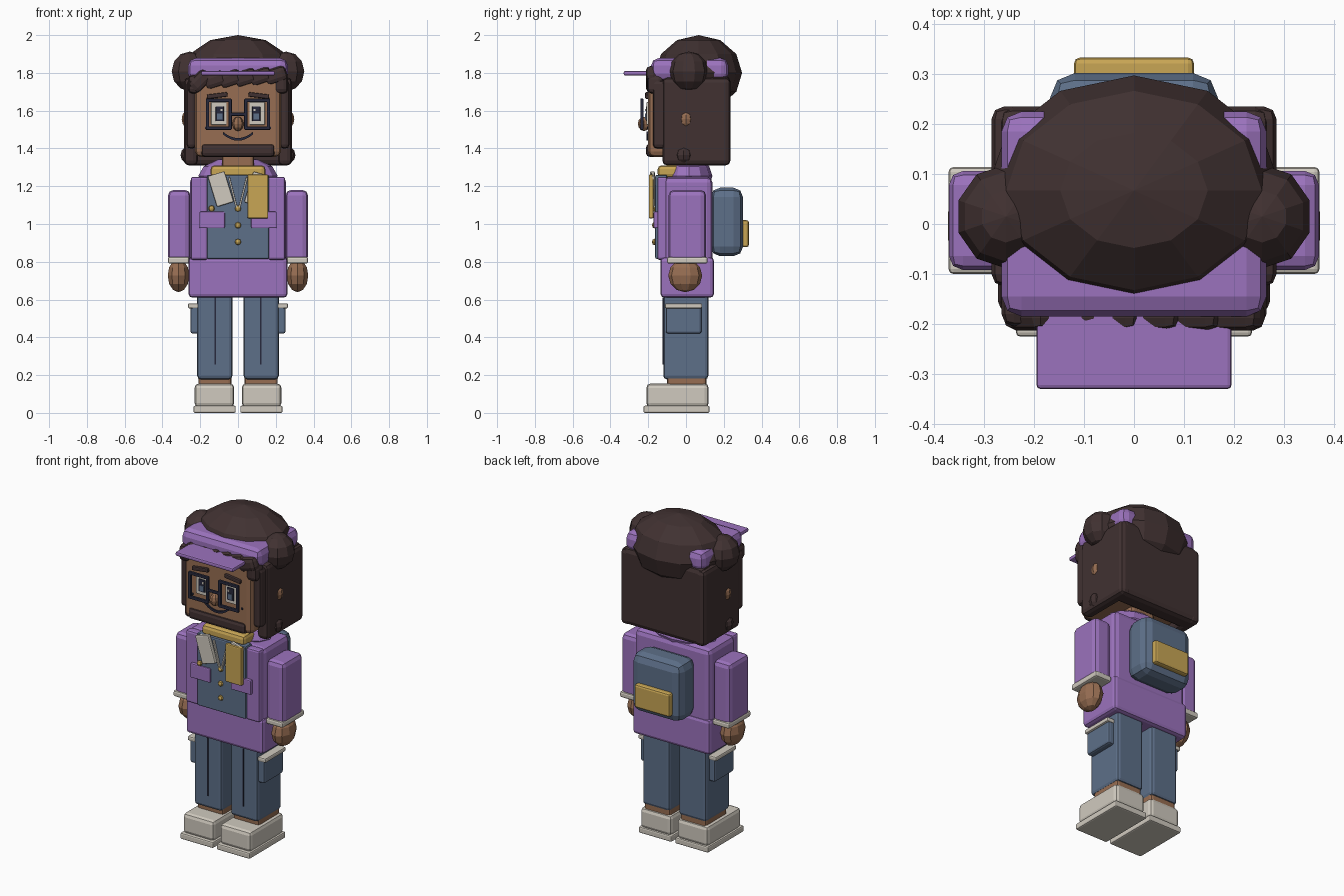
import bpy, bmesh, math
from mathutils import Matrix, Vector


def material(name, rgb):
    m = bpy.data.materials.new(name)
    m.diffuse_color = (*rgb, 1)
    return m


PURPLE = material("purple cloth", (0.33, 0.17, 0.51))
DENIM = material("blue denim", (0.11, 0.16, 0.25))
HAIR = material("dark brown hair", (0.052, 0.031, 0.031))
SKIN = material("brown skin", (0.31, 0.155, 0.085))
GOLD = material("mustard", (0.58, 0.38, 0.09))
WHITE = material("off white", (0.63, 0.59, 0.52))
NAVY = material("dark navy", (0.02, 0.022, 0.045))


def finish(bm, name, mat):
    me = bpy.data.meshes.new(name)
    bmesh.ops.recalc_face_normals(bm, faces=bm.faces)
    bm.to_mesh(me)
    bm.free()
    me.materials.append(mat)
    ob = bpy.data.objects.new(name, me)
    bpy.context.collection.objects.link(ob)
    return ob


def box(name, mat, x, y, z, bevel=0.0, turn=0, seg=2):
    """Bevelled box from (min, max) ranges, turned about its own y axis by degrees."""
    bm = bmesh.new()
    c = Vector([(r[0] + r[1]) / 2 for r in (x, y, z)])
    s = [abs(r[1] - r[0]) for r in (x, y, z)]
    bmesh.ops.create_cube(bm, size=1, matrix=Matrix.Diagonal((*s, 1)))
    if bevel:
        bmesh.ops.bevel(bm, geom=bm.edges[:], offset=min(bevel, min(s) * 0.45), segments=seg,
                        profile=0.5, affect='EDGES')
    bm.transform(Matrix.Translation(c) @ Matrix.Rotation(math.radians(turn), 4, 'Y'))
    return finish(bm, name, mat)


def ball(name, mat, c, r, u=10, v=6):
    bm = bmesh.new()
    bmesh.ops.create_uvsphere(bm, u_segments=u, v_segments=v, radius=1,
                              matrix=Matrix.Translation(c) @ Matrix.Diagonal((*r, 1)))
    return finish(bm, name, mat)


def pair(name, mat, x, y, z, bevel=0.0, turn=0):
    """Mirrored pair of boxes."""
    for s, side in ((-1, "right"), (1, "left")):
        box(f"{side}_{name}", mat, sorted((s * x[0], s * x[1])), y, z, bevel, s * turn)


def ball_pair(name, mat, c, r, u=10, v=6):
    for s, side in ((-1, "right"), (1, "left")):
        ball(f"{side}_{name}", mat, (s * c[0], c[1], c[2]), r, u, v)


# shoes and legs
pair("sole", WHITE, (0.012, 0.236), (-0.225, 0.125), (0, 0.038), 0.008)
pair("shoe", WHITE, (0.02, 0.23), (-0.21, 0.12), (0.03, 0.155), 0.022)
pair("ankle", SKIN, (0.035, 0.21), (-0.1, 0.108), (0.12, 0.2), 0.015)
pair("trouser_leg", DENIM, (0.03, 0.216), (-0.12, 0.118), (0.178, 0.66), 0.018)
pair("trouser_seam", NAVY, (0.117, 0.125), (-0.124, -0.115), (0.255, 0.61))
pair("cargo_pocket", DENIM, (0.2, 0.252), (-0.107, 0.082), (0.42, 0.575), 0.012)
pair("pocket_flap", WHITE, (0.21, 0.265), (-0.112, 0.086), (0.553, 0.58), 0.008)

# torso
box("jacket_hem", PURPLE, (-0.262, 0.262), (-0.135, 0.148), (0.61, 0.825), 0.02)
box("jacket_body", PURPLE, (-0.255, 0.255), (-0.12, 0.14), (0.79, 1.25), 0.03)
pair("jacket_panel", PURPLE, (0.16, 0.25), (-0.152, -0.1), (0.81, 1.25), 0.012)
box("vest_front", DENIM, (-0.165, 0.165), (-0.163, -0.1), (0.815, 1.26), 0.008)
pair("chest_pocket", PURPLE, (0.07, 0.205), (-0.172, -0.14), (0.978, 1.065), 0.006)
ball("hood", PURPLE, (0, 0.015, 1.255), (0.21, 0.125, 0.1), 12, 6)
for i, z in enumerate((0.905, 0.993, 1.082)):
    ball(f"button_{i + 1}", GOLD, (0, -0.168, z), (0.017, 0.012, 0.017), 8, 4)
ball("pin", GOLD, (-0.14, -0.172, 1.082), (0.017, 0.012, 0.017), 8, 4)

# collar, lapel cards and drawstrings
box("neck", SKIN, (-0.085, 0.085), (-0.1, 0.08), (1.22, 1.39), 0.02)
box("scarf", GOLD, (-0.145, 0.145), (-0.15, 0.0), (1.245, 1.31), 0.02)
pair("drawstring", WHITE, (0.022, 0.032), (-0.176, -0.16), (1.08, 1.25), 0.003, 14)
box("right_lapel", WHITE, (-0.138, -0.045), (-0.19, -0.165), (1.1, 1.27), 0.006, -17)
box("left_lapel", WHITE, (0.055, 0.14), (-0.184, -0.165), (1.1, 1.27), 0.006, 17)
box("left_tag", GOLD, (0.05, 0.16), (-0.197, -0.172), (1.03, 1.262), 0.006)

# arms
pair("sleeve", PURPLE, (0.252, 0.37), (-0.092, 0.106), (0.8, 1.18), 0.028)
pair("cuff", WHITE, (0.258, 0.371), (-0.1, 0.114), (0.79, 0.826), 0.01)
ball_pair("hand", SKIN, (0.315, -0.004, 0.727), (0.06, 0.09, 0.088), 10, 6)

# backpack
box("backpack", DENIM, (-0.168, 0.168), (0.13, 0.302), (0.83, 1.192), 0.05)
box("backpack_pocket", GOLD, (-0.12, 0.12), (0.29, 0.333), (0.878, 1.02), 0.012)

# head and hair
box("head", SKIN, (-0.228, 0.228), (-0.2, 0.2), (1.355, 1.78), 0.03)
box("chin_hair", HAIR, (-0.195, 0.195), (-0.212, -0.12), (1.355, 1.425), 0.02)
pair("side_hair", HAIR, (0.212, 0.285), (-0.125, 0.235), (1.31, 1.775), 0.025)
pair("front_lock", HAIR, (0.222, 0.272), (-0.175, -0.1), (1.4, 1.76), 0.02)
box("back_hair", HAIR, (-0.272, 0.272), (0.12, 0.235), (1.31, 1.785), 0.03)
ball_pair("hair_curl", HAIR, (0.262, -0.012, 1.365), (0.042, 0.046, 0.046), 8, 6)
ball_pair("ear", SKIN, (0.268, 0.0, 1.555), (0.03, 0.033, 0.045), 8, 6)
ball("hair_crown", HAIR, (0, 0.067, 1.8), (0.295, 0.23, 0.2), 12, 6)
ball_pair("hair_bun", HAIR, (0.256, 0.015, 1.808), (0.1, 0.104, 0.105), 10, 6)

# headband with visor
box("headband", PURPLE, (-0.265, 0.265), (-0.185, 0.225), (1.755, 1.878), 0.04)
box("visor", PURPLE, (-0.195, 0.195), (-0.33, -0.15), (1.786, 1.81), 0.008)

# fringe of overlapping tilted locks
for i in range(6):
    x = -0.2 + i * 0.08
    z = 1.755 + i * 0.006
    box(f"fringe_lock_{i + 1}", HAIR, (x - 0.06, x + 0.06), (-0.213, -0.15),
        (z - 0.04, z + 0.042), 0.025, -18 if i else -45)
pair("fringe_end", HAIR, (0.19, 0.265), (-0.205, -0.12), (1.69, 1.79), 0.025)

# eyes, brows and glasses
pair("eye_white", WHITE, (0.06, 0.142), (-0.209, -0.195), (1.525, 1.645), 0.004)
pair("pupil", NAVY, (0.075, 0.118), (-0.213, -0.205), (1.545, 1.622), 0.002)
pair("iris", DENIM, (0.082, 0.111), (-0.216, -0.211), (1.552, 1.585))
pair("eye_glint", WHITE, (0.082, 0.092), (-0.217, -0.211), (1.597, 1.61))
pair("brow", HAIR, (0.055, 0.165), (-0.216, -0.19), (1.668, 1.692), 0.006, 7)
for z in (1.507, 1.655):
    pair("glasses_rim_" + ("lower" if z < 1.6 else "upper"), NAVY,
         (0.035, 0.17), (-0.242, -0.225), (z - 0.009, z + 0.009), 0.004)
pair("glasses_rim_inner", NAVY, (0.033, 0.05), (-0.242, -0.225), (1.5, 1.663), 0.004)
pair("glasses_rim_outer", NAVY, (0.153, 0.17), (-0.242, -0.225), (1.5, 1.663), 0.004)
box("glasses_bridge", NAVY, (-0.04, 0.04), (-0.24, -0.225), (1.573, 1.589), 0.004)
ball_pair("freckle", NAVY, (0.168, -0.201, 1.51), (0.008, 0.006, 0.008), 6, 4)

# nose and smile
ball("nose", SKIN, (0, -0.222, 1.53), (0.03, 0.033, 0.038), 8, 6)
bm = bmesh.new()
rings = []
for i in range(9):
    t = -1 + i / 4
    x, z = 0.08 * t, 1.448 + 0.034 * t * t
    rings.append([bm.verts.new((x, y, z + d)) for y, d in
                  ((-0.208, -0.007), (-0.208, 0.007), (-0.198, 0.007), (-0.198, -0.007))])
for a, b in zip(rings, rings[1:]):
    for k in range(4):
        bm.faces.new((a[k], a[(k + 1) % 4], b[(k + 1) % 4], b[k]))
bm.faces.new(rings[0])
bm.faces.new(rings[-1])
finish(bm, "smile", NAVY)
